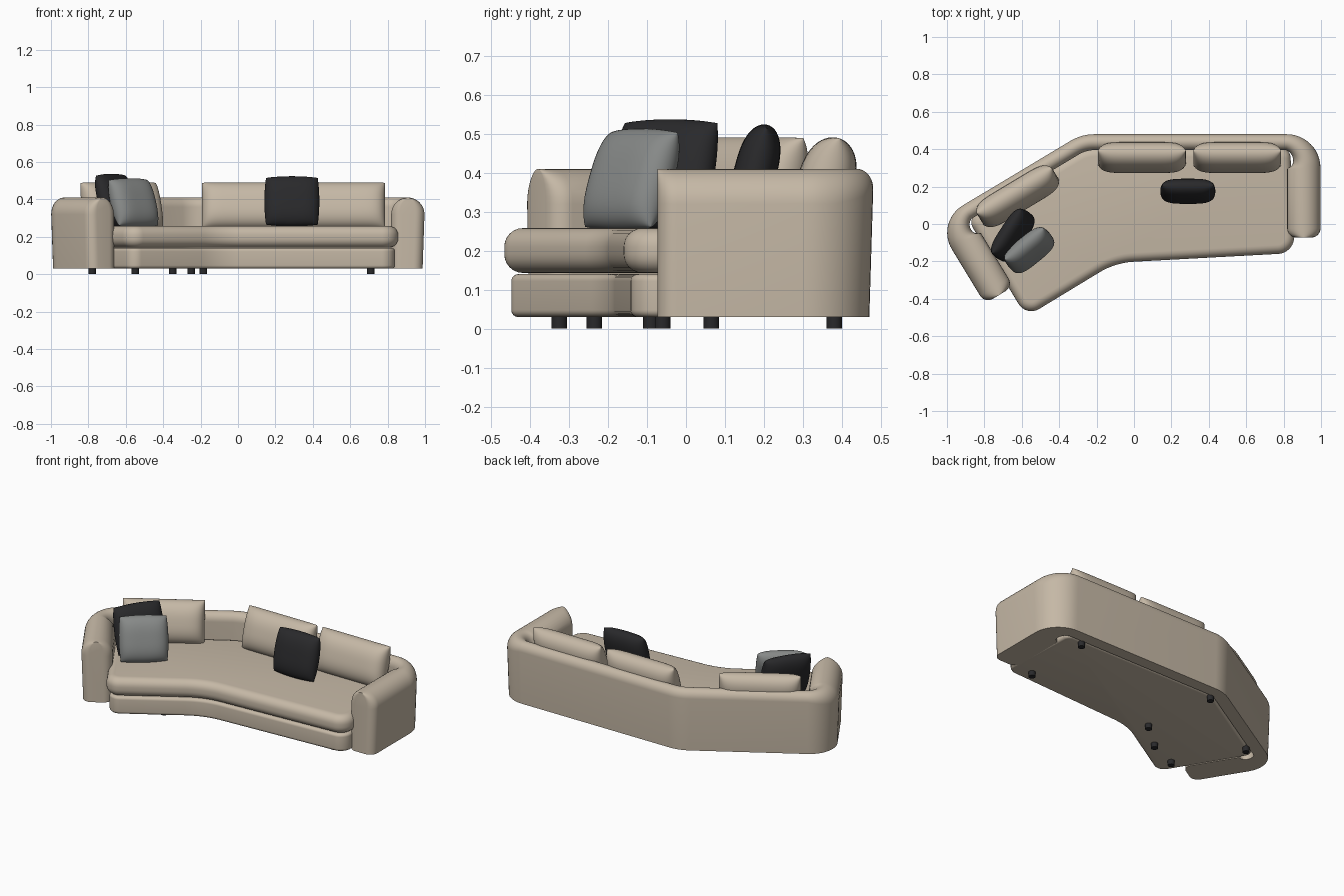
import bpy, math
from mathutils import Vector, Matrix

if "Cube" in bpy.data.objects:
    bpy.data.objects.remove(bpy.data.objects["Cube"])


def material(name, rgb):
    m = bpy.data.materials.new(name)
    m.diffuse_color = (*rgb, 1)
    m.use_nodes = True
    m.node_tree.nodes["Principled BSDF"].inputs["Base Color"].default_value = m.diffuse_color
    return m


BEIGE = material("beige_fabric", (0.56, 0.48, 0.38))
BLACK = material("black_fabric", (0.022, 0.022, 0.024))
GREY = material("grey_fabric", (0.24, 0.25, 0.245))


def make(name, verts, faces, mat, angle=40):
    me = bpy.data.meshes.new(name)
    me.from_pydata([tuple(v) for v in verts], [], faces)
    me.materials.append(mat)
    ob = bpy.data.objects.new(name, me)
    bpy.context.collection.objects.link(ob)
    bpy.ops.object.select_all(action='DESELECT')
    ob.select_set(True)
    bpy.context.view_layer.objects.active = ob
    bpy.ops.object.mode_set(mode='EDIT')
    bpy.ops.mesh.select_all(action='SELECT')
    bpy.ops.mesh.normals_make_consistent(inside=False)
    bpy.ops.object.mode_set(mode='OBJECT')
    bpy.ops.object.shade_smooth_by_angle(angle=math.radians(angle))
    return ob


def loft(rings):
    """Closed rings joined by quads, capped at both ends."""
    n = len(rings[0])
    verts = [v for r in rings for v in r]
    faces = [(k * n + i, k * n + (i + 1) % n, (k + 1) * n + (i + 1) % n, (k + 1) * n + i)
             for k in range(len(rings) - 1) for i in range(n)]
    faces += [tuple(range(n)), tuple(range(len(verts) - n, len(verts)))]
    return verts, faces


def fillet(pts, closed, steps=12):
    """Round the corners of (x, y, radius, width_in, width_out) points -> [(point, width)]."""
    out, n = [], len(pts)
    for i, (x, y, r, w0, w1) in enumerate(pts):
        p = Vector((x, y))
        if not closed and i in (0, n - 1):
            out.append((p, w0))
            continue
        d1 = (p - Vector(pts[i - 1][:2])).normalized()
        d2 = (Vector(pts[(i + 1) % n][:2]) - p).normalized()
        turn = math.atan2(d1.x * d2.y - d1.y * d2.x, d1.dot(d2))
        s = math.copysign(1, turn)
        nrm = Vector((-d1.y, d1.x)) * s
        c = p - d1 * r * math.tan(abs(turn) / 2) + nrm * r
        for k in range(steps + 1):
            f = k / steps
            out.append((c + Matrix.Rotation(turn * f, 2) @ (-nrm * r), w0 + (w1 - w0) * f))
    return out


def left_normals(p, closed):
    n, res = len(p), []
    for i in range(n):
        a, b = (p[i - 1], p[(i + 1) % n]) if closed else (p[max(i - 1, 0)], p[min(i + 1, n - 1)])
        a, b, m = a.copy(), b.copy(), p[i]
        d = sum(((v.normalized()) for v in (m - a, b - m) if v.length > 1e-6), Vector((0, 0)))
        d.normalize()
        res.append(Vector((-d.y, d.x)))
    return res


# Wraparound back and arms: arched section swept along the outer outline
ARM, BACK, TIP, TOP = 0.178, 0.085, 0.05, 0.41
path = fillet([(0.997, -0.073, 0, ARM, ARM), (0.997, 0.48, 0.18, ARM, BACK),
               (-0.28, 0.48, 0.25, BACK, BACK), (-1.063, 0.011, 0.17, BACK, ARM),
               (-0.797, -0.426, 0, ARM, ARM)], False)
# extra stations that round the arm tips in plan
stations = [(p, w, 0.0) for p, w in path]
tips = []
for end, nxt in ((path[0][0], path[1][0]), (path[-1][0], path[-2][0])):
    d = (nxt - end).normalized()
    tips.append([(end + d * TIP * (1 - math.cos(a)), ARM, TIP * (1 - math.sin(a)))
                 for a in [math.pi / 2 * k / 8 for k in range(9)]])
stations = tips[0] + stations[1:-1] + tips[1][::-1]
rings = []
for (p, w, ins), nr in zip(stations, left_normals([s[0] for s in stations], False)):
    h = min(0.09, w * 0.6)
    mid, half = w / 2, w / 2 - ins
    prof = [(mid - half + 0.01, 0.03)]
    prof += [(mid - half * math.cos(t), TOP - h + h * math.sin(t))
             for t in [math.pi * k / 16 for k in range(17)]]
    prof += [(mid + half, 0.03)]
    rings.append([(*(p + nr * o), z) for o, z in prof])
make("back_and_arms", *loft(rings), BEIGE)

# Seat outline, counter-clockwise, shared by base and cushion
outline = [(-0.576, -0.496, 0.08), (-0.1, -0.207, 0.4), (0.86, -0.155, 0.09),
           (0.835, 0.41, 0.06), (-0.26, 0.41, 0.2), (-0.892, 0.03, 0.06)]
edge = [p for p, _ in fillet([(*c, 0, 0) for c in outline], True)]
edge_n = left_normals(edge, True)


def slab(name, z0, z1, r, inset):
    arc = [math.pi / 2 * k / 6 for k in range(7)]
    prof = [(r * (1 - math.sin(a)), z0 + r * (1 - math.cos(a))) for a in arc]
    prof += [(i, z0 + z1 - z) for i, z in reversed(prof)]
    make(name, *loft([[(*(p + n * (i + inset)), z) for p, n in zip(edge, edge_n)]
                      for i, z in prof]), BEIGE)


slab("base", 0.03, 0.14, 0.018, 0.018)
slab("seat_cushion", 0.143, 0.258, 0.048, 0.0)


def pillow(name, loc, size, tilt, turn, mat, pu, pv, pinch=0.0, n=28):
    """Soft cushion: half sizes (width, thickness, height), leaning back by tilt."""
    a, t, b = size
    verts, faces, idx = [], [], {}
    par = [math.sin(math.pi / 2 * (2 * k / n - 1)) for k in range(n + 1)]
    for side in (-1, 1):
        for i, u in enumerate(par):
            for j, v in enumerate(par):
                rim = i in (0, n) or j in (0, n)
                key = (i, j, 0 if rim else side)
                if key in idx:
                    continue
                th = 0 if rim else t * math.sqrt((1 - abs(u) ** pu) * (1 - abs(v) ** pv))
                idx[key] = len(verts)
                verts.append((a * u * (1 - pinch * v * v), side * th, b * v * (1 - pinch * u * u)))
        for i in range(n):
            for j in range(n):
                faces.append([idx[(x, y, 0 if x in (0, n) or y in (0, n) else side)]
                              for x, y in ((i, j), (i + 1, j), (i + 1, j + 1), (i, j + 1))])
    ob = make(name, verts, faces, mat, 60)
    ob.location = loc
    ob.rotation_euler = (-math.radians(tilt), 0, math.radians(turn))


# Back cushions
for name, x, y, turn in (("back_cushion_middle", 0.042, 0.355, 0),
                         ("back_cushion_right", 0.552, 0.355, 0),
                         ("back_cushion_left", -0.622, 0.148, 31)):
    pillow(name, (x, y, 0.367), (0.235, 0.073, 0.127), 17, turn, BEIGE, 7, 2.6)

# Throw pillows
pillow("throw_pillow_right", (0.288, 0.175, 0.39), (0.147, 0.055, 0.137), 14, 0, BLACK, 4, 3, 0.06)
pillow("throw_pillow_left_back", (-0.648, -0.06, 0.395), (0.15, 0.055, 0.147), 17, 57, BLACK, 4, 3, 0.06)
pillow("throw_pillow_left_front", (-0.56, -0.14, 0.382), (0.142, 0.06, 0.137), 20, 39, GREY, 4, 3, 0.06)

# Feet
for k, (x, y) in enumerate(((0.71, -0.06), (0.71, 0.38), (-0.25, 0.38), (-0.78, 0.065),
                            (-0.55, -0.325), (-0.35, -0.235), (-0.185, -0.09))):
    bpy.ops.mesh.primitive_cylinder_add(vertices=24, radius=0.02, depth=0.04, location=(x, y, 0.02))
    foot = bpy.context.object
    foot.name = f"foot_{k + 1}"
    foot.data.materials.append(BLACK)
    bpy.ops.object.shade_smooth_by_angle()
